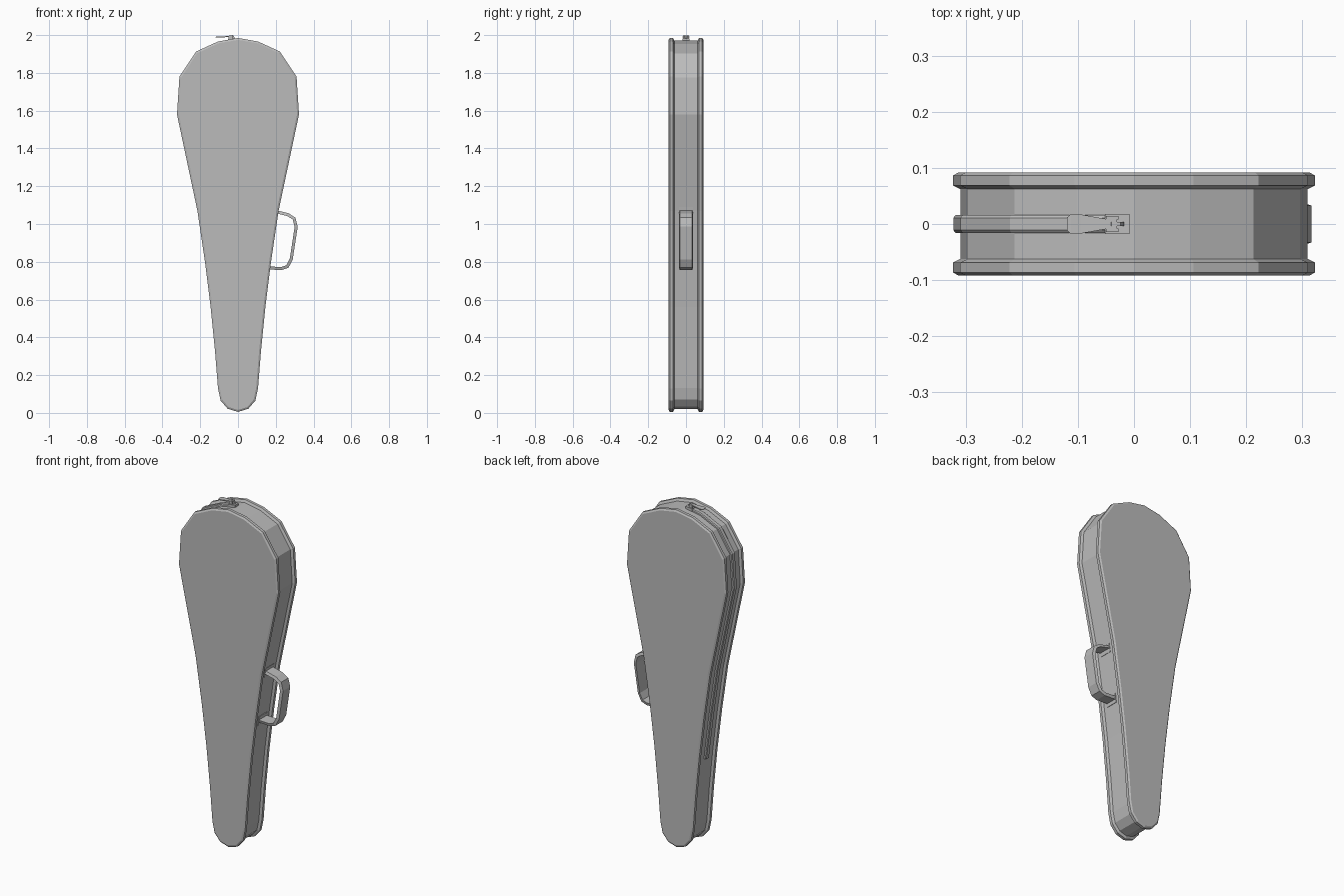
import bpy
import bmesh
from mathutils import Vector

if "Cube" in bpy.data.objects:
    bpy.data.objects.remove(bpy.data.objects["Cube"])

grey = bpy.data.materials.new("plain grey")
grey.use_nodes = True
COLOUR = (0.5, 0.5, 0.5, 1)
grey.diffuse_color = COLOUR
grey.node_tree.nodes["Principled BSDF"].inputs["Base Color"].default_value = COLOUR


def loft(name, rings):
    """Bridge closed rings of equal length and cap both ends."""
    bm = bmesh.new()
    loops = [[bm.verts.new(p) for p in ring] for ring in rings]
    n = len(loops[0])
    for a, b in zip(loops, loops[1:]):
        for i in range(n):
            j = (i + 1) % n
            bm.faces.new((a[i], a[j], b[j], b[i]))
    bm.faces.new(loops[0])
    bm.faces.new(loops[-1])
    bmesh.ops.recalc_face_normals(bm, faces=bm.faces)
    mesh = bpy.data.meshes.new(name)
    bm.to_mesh(mesh)
    bm.free()
    mesh.materials.append(grey)
    obj = bpy.data.objects.new(name, mesh)
    bpy.context.collection.objects.link(obj)
    return obj


def offset(path, dist, closed=False):
    """Mitred offset of an x-z path, to the left of its direction."""
    out = []
    for i, p in enumerate(path):
        before = path[i - 1] if i or closed else None
        after = path[(i + 1) % len(path)] if i < len(path) - 1 or closed else None
        d1 = (p - before).normalized() if before else (after - p).normalized()
        d2 = (after - p).normalized() if after else d1
        n1, n2 = Vector((-d1.y, d1.x)), Vector((-d2.y, d2.x))
        m = (n1 + n2).normalized()
        out.append(p + m * dist / m.dot(n1))
    return out


def sweep(name, path, section):
    """Sweep a section of (y, offset) points along an open x-z path."""
    tracks = [[(q.x, y, q.y) for q in offset(path, d)] for y, d in section]
    return loft(name, list(zip(*tracks)))


# Case outline, anticlockwise from the foot, mirrored in x
half = [(0.055, 0.022), (0.092, 0.065), (0.106, 0.13), (0.122, 0.33),
        (0.145, 0.56), (0.175, 0.8), (0.215, 1.07), (0.323, 1.58),
        (0.31, 1.78), (0.222, 1.913), (0.106, 1.966)]
outline = [Vector(p) for p in [(0, 0.005)] + half + [(0, 1.985)]]
outline += [Vector((-x, z)) for x, z in reversed(half)]

# Shell: two raised rims with chamfers and a recessed side band
rim = [(0.092, 0.01), (0.086, 0), (0.069, 0), (0.062, 0.014)]
profile = [(-y, d) for y, d in rim] + list(reversed(rim))
loft("case_shell", [[(q.x, y, q.y) for q in offset(outline, d, True)]
                    for y, d in profile])

# Zip strip down the right side of the case
top = len(half) + 1
strip_path = [Vector((-0.045, 1.977))] + outline[top + 1:top + 8] + [Vector((-0.142, 0.53))]
sweep("zip_strip", strip_path,
      [(-0.016, 0.018), (-0.016, 0.005), (-0.011, 0.001),
       (0.011, 0.001), (0.016, 0.005), (0.016, 0.018)])


def block(name, sections):
    """Box-like loft along x from (x, half width, low z, high z)."""
    return loft(name, [[(x, -w, lo), (x, w, lo), (x, w, hi), (x, -w, hi)]
                       for x, w, lo, hi in sections])


# Zip slider, its bridge and the flared pull tab
block("zip_slider", [(-0.052, 0.018, 1.962, 1.979), (-0.008, 0.018, 1.962, 1.983)])
block("zip_bridge", [(-0.046, 0.004, 1.975, 1.988), (-0.040, 0.004, 1.975, 1.997),
                     (-0.024, 0.004, 1.975, 1.998), (-0.018, 0.004, 1.975, 1.988)])
block("zip_pull", [(-0.119, 0.012, 1.987, 1.991), (-0.112, 0.018, 1.987, 1.992),
                   (-0.095, 0.017, 1.987, 1.992), (-0.05, 0.009, 1.99, 1.995),
                   (-0.03, 0.012, 1.992, 1.997)])
for side in (-1, 1):
    lug = block("zip_pull_lug", [(-0.05, 0.003, 1.978, 1.996), (-0.028, 0.003, 1.978, 2.0)])
    lug.location.y = side * 0.011

# Carrying handle: flat strap bent outward, with mounting feet on the side band
handle_path = [Vector(p) for p in [(0.185, 1.068), (0.225, 1.058), (0.265, 1.048),
                                   (0.296, 1.028), (0.307, 0.985), (0.281, 0.815),
                                   (0.261, 0.776), (0.23, 0.765), (0.15, 0.769)]]
sweep("carry_handle", handle_path,
      [(-0.038, -0.007), (-0.033, 0.009), (0.033, 0.009), (0.038, -0.007)])
for name, ends in (("handle_upper_foot", [(0.205, 1.09), (0.196, 1.035)]),
                   ("handle_lower_foot", [(0.162, 0.795), (0.155, 0.74)])):
    sweep(name, [Vector(p) for p in ends],
          [(-0.038, -0.012), (-0.038, 0.002), (0.038, 0.002), (0.038, -0.012)])
